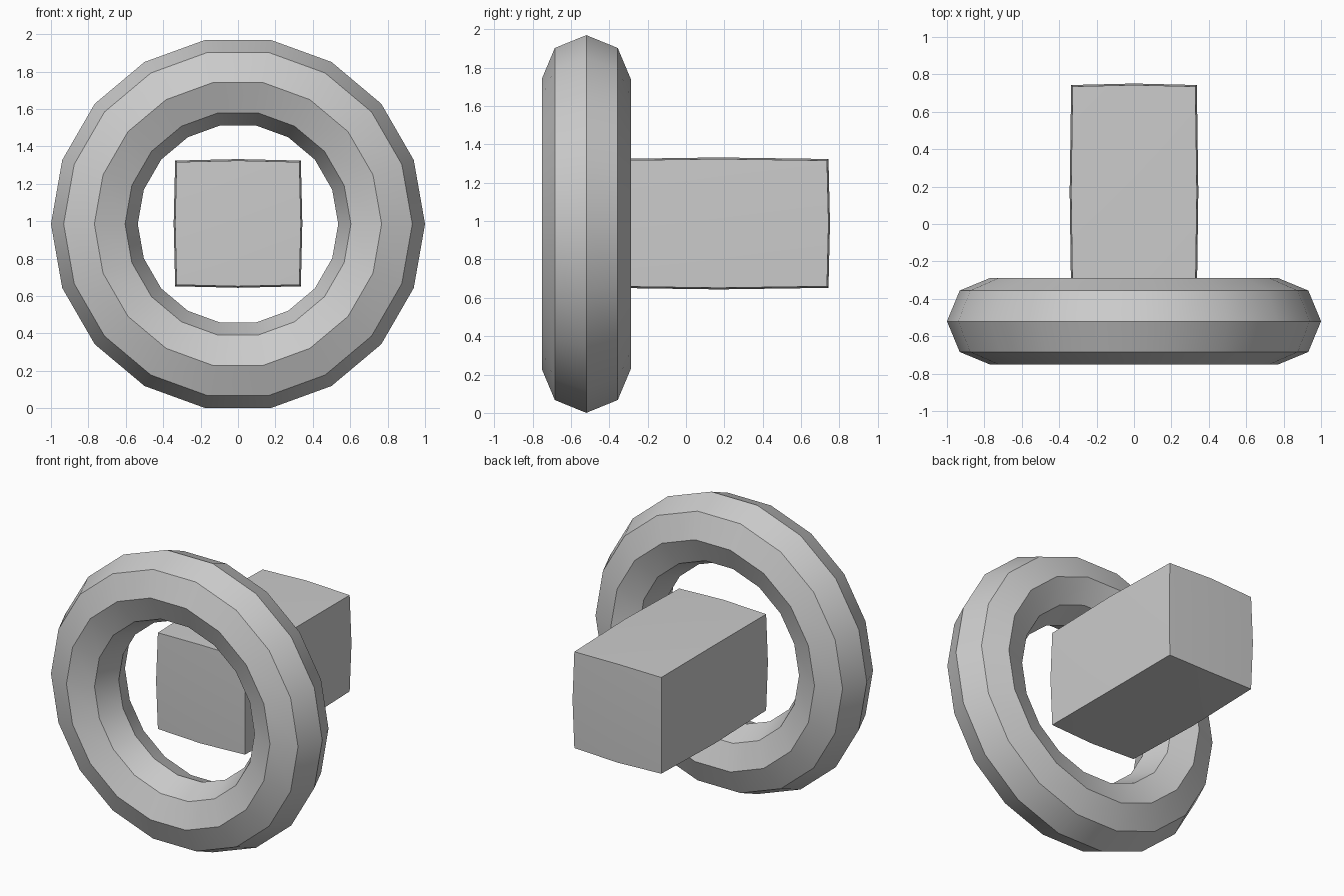
import bpy, bmesh, math
from mathutils import Vector

if "Cube" in bpy.data.objects:
    bpy.data.objects.remove(bpy.data.objects["Cube"])

CENTRE_Z = 0.985


def smooth(obj):
    bpy.ops.object.select_all(action='DESELECT')
    obj.select_set(True)
    bpy.context.view_layer.objects.active = obj
    bpy.ops.object.shade_smooth_by_angle(angle=math.radians(30))


# Ring: 18 segments around, octagonal cross-section, facing the front
bpy.ops.mesh.primitive_torus_add(
    major_segments=18, minor_segments=8, major_radius=0.768, minor_radius=0.232,
    location=(0, -0.52, CENTRE_Z), rotation=(math.radians(90), 0, 0))
ring = bpy.context.object
ring.name = "front_ring"
smooth(ring)

# Block: box with gently bulging faces, behind the ring
half = Vector((0.328, 0.565, 0.328))
bulge = 0.008
bm = bmesh.new()
bmesh.ops.create_cube(bm, size=2)
bmesh.ops.subdivide_edges(bm, edges=bm.edges[:], cuts=1, use_grid_fill=True)
for v in bm.verts:
    # edge middles have one zero coordinate, face middles have two
    zeros = sum(abs(c) < 0.5 for c in v.co)
    v.co = Vector([c * (h + bulge * zeros) for c, h in zip(v.co, half)])
bmesh.ops.recalc_face_normals(bm, faces=bm.faces[:])
mesh = bpy.data.meshes.new("rear_block")
bm.to_mesh(mesh)
bm.free()
block = bpy.data.objects.new("rear_block", mesh)
block.location = (0, 0.17, CENTRE_Z + 0.003)
bpy.context.collection.objects.link(block)
smooth(block)
